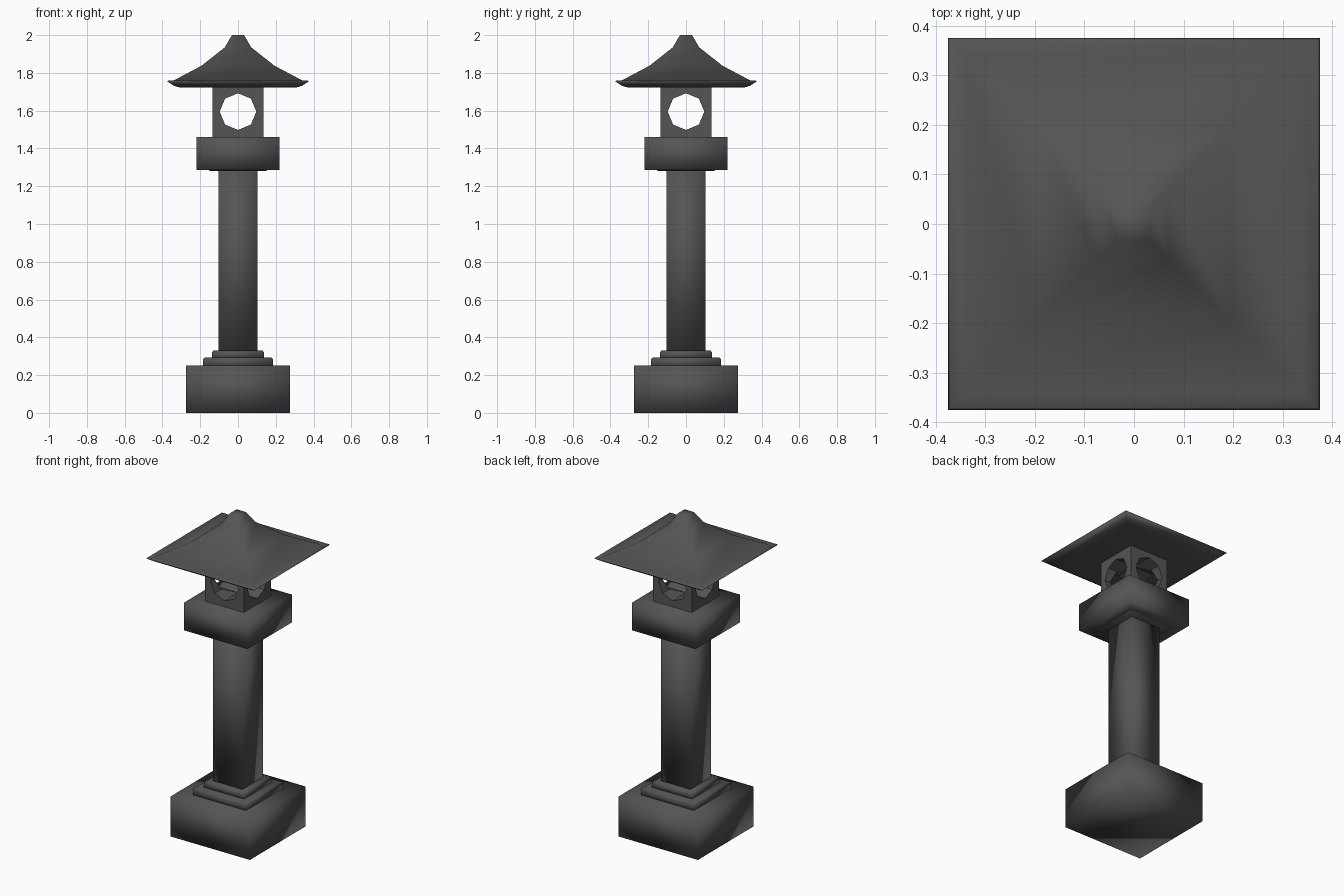
import bpy, bmesh, math

if "Cube" in bpy.data.objects:
    bpy.data.objects.remove(bpy.data.objects["Cube"])

stone = bpy.data.materials.new("dark_grey_stone")
stone.diffuse_color = (0.09, 0.09, 0.09, 1)
stone.use_nodes = True
stone.node_tree.nodes["Principled BSDF"].inputs["Base Color"].default_value = stone.diffuse_color


def square_loft(name, profile, smooth=True):
    """Stack square rings of (half width, height), capped at both ends."""
    bm = bmesh.new()
    rings = [[bm.verts.new((sx * h, sy * h, z))
              for sx, sy in ((-1, -1), (1, -1), (1, 1), (-1, 1))]
             for h, z in profile]
    for a, b in zip(rings, rings[1:]):
        for i in range(4):
            j = (i + 1) % 4
            bm.faces.new((a[i], a[j], b[j], b[i]))
    bm.faces.new(rings[0][::-1])
    bm.faces.new(rings[-1])
    bmesh.ops.recalc_face_normals(bm, faces=bm.faces)
    for f in bm.faces:
        f.smooth = smooth
    me = bpy.data.meshes.new(name)
    bm.to_mesh(me)
    bm.free()
    me.materials.append(stone)
    ob = bpy.data.objects.new(name, me)
    bpy.context.collection.objects.link(ob)
    return ob


# Foot: block and two steps
square_loft("base_block", [(0.276, 0), (0.276, 0.25)])
square_loft("lower_step", [(0.184, 0.24), (0.184, 0.285), (0.178, 0.292)])
square_loft("upper_step", [(0.138, 0.285), (0.138, 0.32), (0.131, 0.33)])

# Square post and platform
square_loft("post", [(0.103, 0.32), (0.103, 1.29)])
square_loft("platform", [(0.15, 1.28), (0.155, 1.285), (0.221, 1.287), (0.221, 1.46)])

# Light box with octagonal openings through both axes
box = square_loft("light_box", [(0.134, 1.45), (0.134, 1.735)], smooth=False)
for rot in ((math.pi / 2, 0, 0), (0, math.pi / 2, 0)):
    bpy.ops.mesh.primitive_cylinder_add(vertices=8, radius=0.097, depth=0.6,
                                        location=(0, 0, 1.595), rotation=rot)
    cutter = bpy.context.object
    cutter.name = "opening_cutter"
    cutter.hide_render = True
    mod = box.modifiers.new("opening", 'BOOLEAN')
    mod.operation = 'DIFFERENCE'
    mod.solver = 'EXACT'
    mod.object = cutter
    bpy.context.view_layer.objects.active = box
    bpy.ops.object.modifier_apply(modifier=mod.name)
    bpy.data.objects.remove(cutter, do_unlink=True)

# Flared roof with thin eaves
square_loft("roof", [(0.31, 1.723), (0.34, 1.732), (0.375, 1.755), (0.37, 1.76),
                     (0.34, 1.76), (0.193, 1.838), (0.07, 1.935), (0.032, 2.0)])
